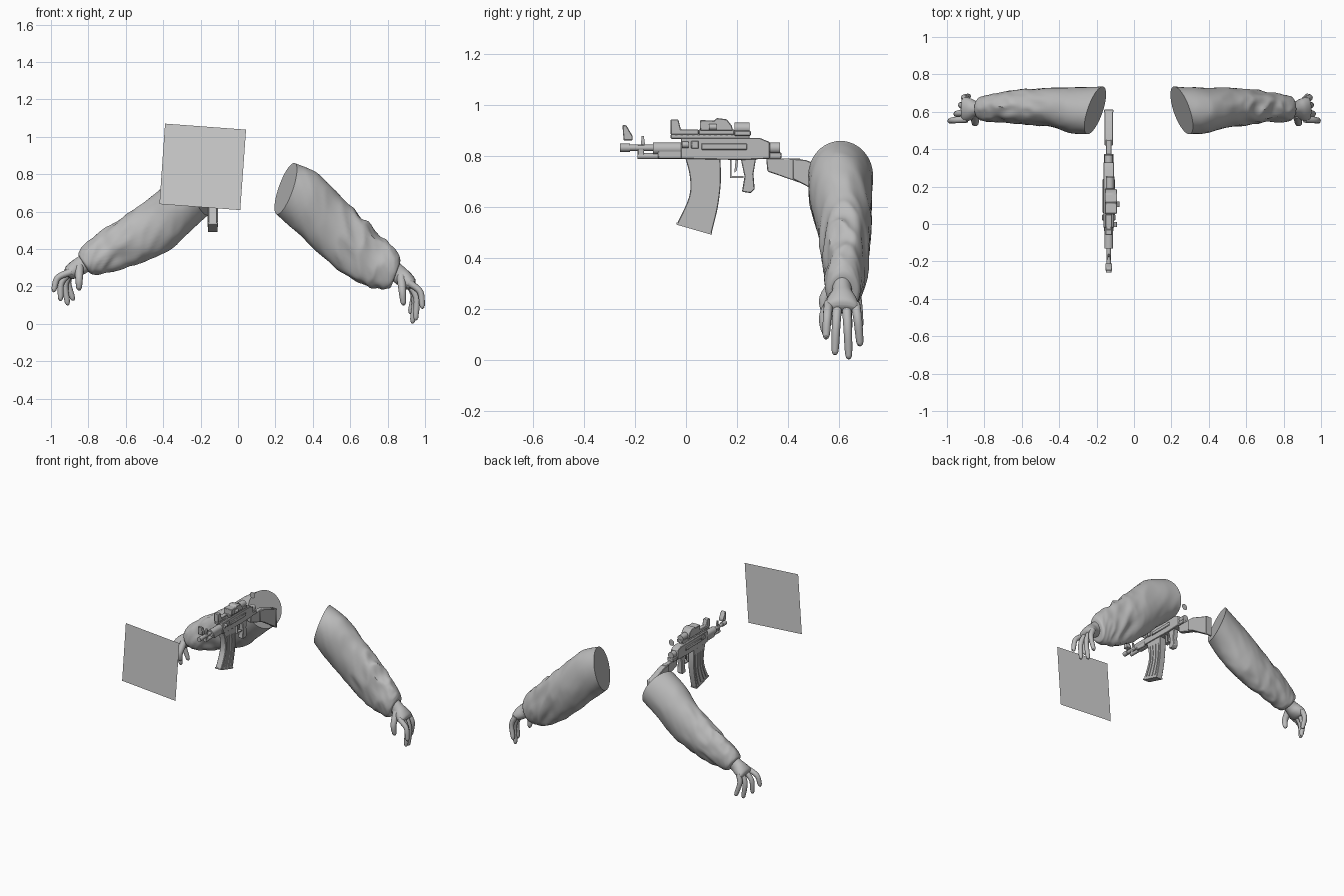
import bpy, bmesh, math
from mathutils import Vector, noise

if "Cube" in bpy.data.objects:
    bpy.data.objects.remove(bpy.data.objects["Cube"], do_unlink=True)


def material(name, value):
    mat = bpy.data.materials.new(name)
    mat.use_nodes = True
    colour = (value, value, value, 1)
    mat.diffuse_color = colour
    mat.node_tree.nodes["Principled BSDF"].inputs["Base Color"].default_value = colour
    return mat


GREY = material("mid grey", 0.5)
PALE = material("pale grey", 0.65)
GUN_X = -0.135


def finish(name, bm, mat=GREY):
    bmesh.ops.recalc_face_normals(bm, faces=bm.faces)
    mesh = bpy.data.meshes.new(name)
    bm.to_mesh(mesh)
    bm.free()
    mesh.materials.append(mat)
    obj = bpy.data.objects.new(name, mesh)
    bpy.context.collection.objects.link(obj)
    return obj


def loft(name, rings):
    """Skin a list of closed rings and cap both ends."""
    bm = bmesh.new()
    rows = [[bm.verts.new(p) for p in ring] for ring in rings]
    n = len(rows[0])
    for a, b in zip(rows, rows[1:]):
        for i in range(n):
            j = (i + 1) % n
            bm.faces.new((a[i], a[j], b[j], b[i]))
    bm.faces.new(rows[0])
    bm.faces.new(rows[-1])
    return finish(name, bm)


def spline(points, steps):
    """Catmull-Rom samples through tuples of any length."""
    out = []
    last = len(points) - 1
    for k in range(last):
        p = [points[min(max(k + d, 0), last)] for d in (-1, 0, 1, 2)]
        for s in range(steps):
            t = s / steps
            out.append([b + t / 2 * (c - a + t * (2 * a - 5 * b + 4 * c - d + t * (3 * (b - c) + d - a)))
                        for a, b, c, d in zip(*p)])
    return out + [list(points[-1])]


def tube(name, points, sides=12):
    """Round tube through (x, y, z, radius) points."""
    path = spline(points, 5)
    rings = []
    for i, p in enumerate(path):
        along = Vector(path[min(i + 1, len(path) - 1)][:3]) - Vector(path[max(i - 1, 0)][:3])
        u = along.cross(Vector((0, 1, 0))).normalized()
        v = along.cross(u).normalized()
        rings.append([Vector(p[:3]) + p[3] * (u * math.cos(a) + v * math.sin(a))
                      for a in (math.tau * k / sides for k in range(sides))])
    return loft(name, rings)


# ---- Arms: smooth upper arm, bunched folds past the elbow, gathered cuff ----
def sleeve(name, side, stations):
    path = spline(stations, 14)
    rings = []
    for i, (tx, tz, bx, bz, y0, y1) in enumerate(path):
        s = i / (len(path) - 1)
        centre = Vector(((tx + bx) / 2, (y0 + y1) / 2, (tz + bz) / 2))
        up = Vector(((tx - bx) / 2, 0, (tz - bz) / 2))
        skew = 0.04 * max(0, 1 - s * 4)
        folds = 0.03 * min(1, s * 6) + 0.08 * math.exp(-((s - 0.52) / 0.17) ** 2)
        folds *= min(1, (1 - s) * 7)
        ring = []
        for k in range(48):
            a = math.tau * k / 48
            q = Vector((s * 8 + math.cos(a), math.sin(a) * 1.1, math.cos(a) * 1.1 + side * 4))
            f = 1 + folds * (0.4 - 2 * abs(noise.noise(q)) + 0.5 * noise.noise(q * 2))
            p = centre + f * (up * math.cos(a) + Vector((-skew, (y1 - y0) / 2, 0)) * math.sin(a))
            ring.append(Vector((p.x * side, p.y, p.z)))
        rings.append(ring)
    return loft(name, rings)


# stations: top x, top z, bottom x, bottom z, front y, back y
sleeve("left_sleeve", 1, [
    (.30, .86, .21, .585, .48, .735), (.43, .80, .29, .51, .485, .73),
    (.56, .67, .42, .39, .515, .728), (.66, .575, .55, .28, .53, .72),
    (.76, .475, .68, .205, .545, .708), (.84, .40, .76, .185, .545, .69),
    (.866, .35, .81, .19, .555, .68), (.865, .32, .825, .215, .575, .655)])
sleeve("right_sleeve", -1, [
    (.25, .83, .165, .58, .48, .735), (.37, .755, .25, .50, .485, .73),
    (.50, .65, .36, .40, .515, .728), (.62, .565, .50, .335, .53, .72),
    (.74, .485, .62, .295, .545, .708), (.82, .425, .73, .265, .545, .69),
    (.852, .38, .78, .265, .555, .68), (.85, .36, .80, .28, .575, .655)])


# ---- Hands: flattened palm, splayed bent fingers ----
def hand(label, side, wrist, knuckle, tips, thumb_tip):
    w, k = Vector(wrist), Vector(knuckle)
    axis = (k - w).normalized()
    across = axis.cross(Vector((0, 1, 0)))
    rings = []
    for t, thick, wide in spline([(-.3, .05, .038), (.2, .048, .042), (.6, .046, .058),
                                  (1, .036, .066), (1.15, .016, .055)], 4):
        c = w.lerp(k, t)
        ring = [c + across * thick * math.cos(a) + Vector((0, wide * math.sin(a), 0))
                for a in (math.tau * j / 20 for j in range(20))]
        rings.append([Vector((p.x * side, p.y, p.z)) for p in ring])
    loft(label + "_palm", rings)
    for n, tip in enumerate(tips):
        base = k + Vector((0, (n - 1.5) * .035, 0)) - axis * .015
        end = Vector(tip)
        mid = base.lerp(end, .5) + Vector((.02, 0, .02))
        tube(f"{label}_finger_{n + 1}", [
            (p.x * side, p.y, p.z, r) for p, r in
            ((base, .019), (mid, .017), (base.lerp(end, .9), .014), (end, .005))])
    end = Vector(thumb_tip)
    base = w.lerp(k, .3) + Vector((0, -.025, 0))
    mid = base.lerp(end, .5) + Vector((0, -.02, 0))
    tube(label + "_thumb", [(p.x * side, p.y, p.z, r) for p, r in
                            ((base, .025), (mid, .02), (base.lerp(end, .9), .015), (end, .005))])


hand("left", 1, (.85, .613, .272), (.925, .613, .21),
     [(.993, .55, .085), (.955, .585, .02), (.937, .64, .003), (.925, .685, .055)], (.885, .54, .10))
hand("right", -1, (.825, .613, .32), (.905, .613, .27),
     [(.994, .55, .175), (.955, .585, .125), (.915, .64, .10), (.885, .685, .125)], (.85, .54, .18))


# ---- Rifle helpers ----
def profile(name, outline, width, dx=0, bevel=0.003):
    """Extrude a (y, z) outline sideways, centred on the rifle."""
    bm = bmesh.new()
    x = GUN_X + dx - width / 2
    face = bm.faces.new([bm.verts.new((x, y, z)) for y, z in outline])
    moved = bmesh.ops.extrude_face_region(bm, geom=[face])["geom"]
    bmesh.ops.translate(bm, vec=(width, 0, 0), verts=[g for g in moved if isinstance(g, bmesh.types.BMVert)])
    obj = finish(name, bm)
    if bevel:
        mod = obj.modifiers.new("soft_edges", "BEVEL")
        mod.width = bevel
        mod.segments = 1
    return obj


def block(name, y0, y1, z0, z1, width, dx=0, bevel=0.003):
    return profile(name, [(y0, z0), (y1, z0), (y1, z1), (y0, z1)], width, dx, bevel)


def rod(name, y0, y1, z, radius, dx=0, sides=16):
    return loft(name, [[(GUN_X + dx + radius * math.cos(a), y, z + radius * math.sin(a))
                        for a in (math.tau * k / sides for k in range(sides))] for y in (y0, y1)])


# ---- Barrel and fore-end ----
rod("muzzle", -.26, -.22, .833, .016)
rod("barrel", -.23, -.1, .833, .012)
rod("gas_tube", -.19, -.01, .80, .012)
block("barrel_bracket", -.19, -.165, .79, .845, .02)
profile("front_post", [(-.178, .84), (-.16, .84), (-.166, .88), (-.174, .88)], .01, bevel=0)
profile("raised_sight", [(-.245, .862), (-.21, .862), (-.21, .88), (-.235, .922), (-.25, .922)], .035)
rod("fore_end", -.13, -.01, .83, .024)
block("fore_end_lower", -.11, 0, .79, .825, .04)

# ---- Receiver ----
profile("receiver", [(-.02, .79), (.21, .785), (.33, .79), (.33, .855), (.29, .872), (-.02, .872)], .056)
block("top_rail", -.06, .25, .868, .886, .028)
for i in range(14):
    block("rail_tooth", -.055 + i * .022, -.043 + i * .022, .884, .893, .028, bevel=0)
block("side_cover", .06, .24, .825, .85, .068)
block("charging_block", .02, .05, .83, .86, .074)
block("lower_rail", .21, .375, .79, .815, .05)
rod("rear_cap", .32, .37, .832, .022)
rod("receiver_pin", -.015, .01, .845, .012, .032)

# ---- Sights and optic ----
profile("rear_sight", [(-.06, .885), (.05, .885), (.05, .905), (-.02, .905), (-.03, .945), (-.06, .945)], .035)
block("optic_base", .05, .19, .885, .905, .055, .008)
profile("optic_body", [(.055, .9), (.185, .9), (.18, .92), (.16, .945), (.12, .95), (.11, .94), (.055, .942)],
        .066, .012)
rod("optic_knob", .09, .12, .915, .012, .045)
block("magnifier_mount", .19, .255, .88, .9, .045, .008)
rod("magnifier", .19, .25, .91, .022, .006)
bm = bmesh.new()
bm.faces.new([bm.verts.new((GUN_X + .022 * math.cos(a), .36, .922 + .022 * math.sin(a)))
              for a in (math.tau * k / 24 for k in range(24))])
finish("sight_disc", bm)

# ---- Curved magazine with ribs ----
front = spline([(-.005, .80), (.015, .72), (.012, .64), (-.035, .535)], 5)
back = spline([(.135, .79), (.137, .70), (.125, .60), (.10, .495)], 5)
profile("magazine", front + back[::-1], .046)
for t in (.15, .35, .6, .82):
    inner = [Vector(f).lerp(Vector(b), t) for f, b in zip(front, back)][3:-1]
    strip = [p + Vector((.007, 0)) for p in reversed(inner)]
    profile("magazine_rib", [tuple(p) for p in inner + strip], .054, bevel=0)
profile("magazine_foot", [(-.037, .54), (.103, .50), (.101, .491), (-.037, .531)], .05, bevel=0)

# ---- Grip, trigger and stock ----
profile("grip", [(.215, .79), (.275, .79), (.265, .73), (.27, .67), (.255, .655), (.22, .66), (.23, .72)], .036)
profile("trigger", [(.195, .785), (.205, .785), (.2, .745), (.19, .735)], .012, bevel=0)
for y0, y1, z0, z1 in ((.172, .225, .715, .722), (.172, .179, .715, .785)):
    block("trigger_guard", y0, y1, z0, z1, .022, bevel=0)
profile("stock_neck", [(.315, .792), (.45, .79), (.45, .695), (.32, .74)], .032)
profile("stock", [(.42, .79), (.47, .785), (.605, .735), (.605, .60), (.47, .685), (.42, .71)], .044)
profile("butt_pad", [(.597, .74), (.612, .735), (.612, .595), (.597, .60)], .05)

# ---- Tilted square panel in front ----
bm = bmesh.new()
bm.faces.new([bm.verts.new((x, -.74, z)) for x, z in ((-.42, .64), (.012, .608), (.043, 1.038), (-.39, 1.07))])
finish("front_panel", bm, PALE)

# ---- Smooth the rounded parts, keep edges sharp ----
for obj in bpy.context.scene.objects:
    if obj.type == "MESH":
        obj.select_set(True)
        bpy.context.view_layer.objects.active = obj
bpy.ops.object.shade_smooth_by_angle(angle=math.radians(40))
